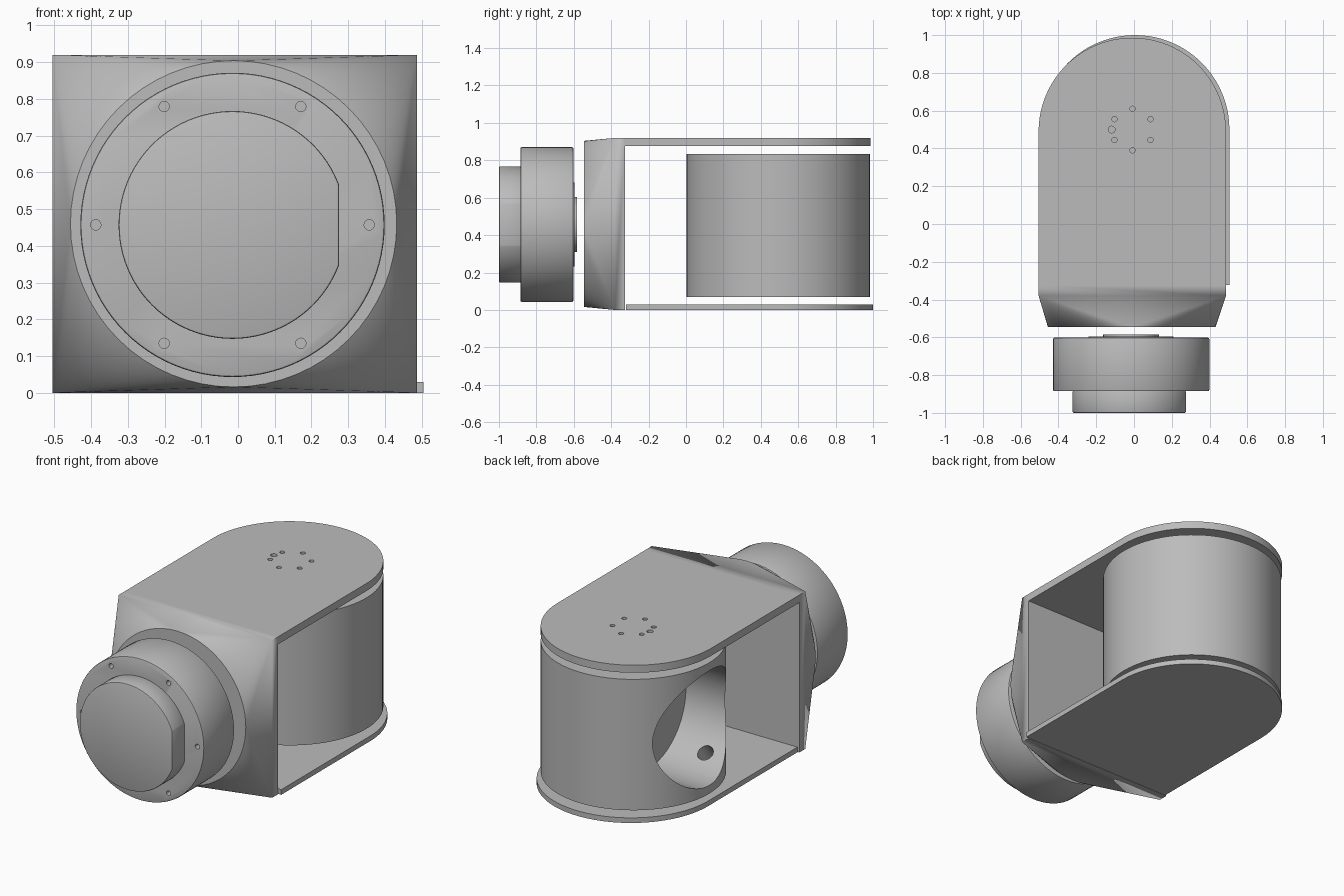
import bpy, bmesh, math
from mathutils import Matrix, Vector

if "Cube" in bpy.data.objects:
    bpy.data.objects.remove(bpy.data.objects["Cube"])

grey = bpy.data.materials.new("light grey")
grey.diffuse_color = (0.5, 0.5, 0.5, 1)
grey.use_nodes = True
grey.node_tree.nodes["Principled BSDF"].inputs["Base Color"].default_value = grey.diffuse_color


def make(name, bm):
    bmesh.ops.recalc_face_normals(bm, faces=bm.faces)
    me = bpy.data.meshes.new(name)
    bm.to_mesh(me)
    bm.free()
    me.materials.append(grey)
    ob = bpy.data.objects.new(name, me)
    bpy.context.collection.objects.link(ob)
    return ob


def activate(ob):
    bpy.ops.object.select_all(action='DESELECT')
    ob.select_set(True)
    bpy.context.view_layer.objects.active = ob


def add_cyl(bm, axis, a, b, r, seg):
    """Cylinder along axis, from point a over length b."""
    d = Vector(axis)
    rot = d.to_track_quat('Z', 'Y').to_matrix().to_4x4()
    mat = Matrix.Translation(Vector(a) + d * b / 2) @ rot
    bmesh.ops.create_cone(bm, cap_ends=True, segments=seg, radius1=r, radius2=r,
                          depth=b, matrix=mat)


def cyl(name, axis, a, b, r, seg=96):
    bm = bmesh.new()
    add_cyl(bm, axis, a, b, r, seg)
    return make(name, bm)


def cut(ob, cutter):
    activate(ob)
    m = ob.modifiers.new("cut", 'BOOLEAN')
    m.operation = 'DIFFERENCE'
    m.solver = 'EXACT'
    m.object = cutter
    bpy.ops.object.modifier_apply(modifier=m.name)
    bpy.data.objects.remove(cutter)


def bevel(ob, w):
    activate(ob)
    m = ob.modifiers.new("bevel", 'BEVEL')
    m.width, m.segments, m.limit_method = w, 2, 'ANGLE'
    m.angle_limit = math.radians(40)
    bpy.ops.object.modifier_apply(modifier=m.name)


def smooth(ob):
    activate(ob)
    bpy.ops.object.shade_smooth_by_angle(angle=math.radians(30))


def plate(name, cx, cy, r, y0, z0, z1):
    """Flat plate with a square front and a half-round back."""
    pts = [(cx - r, y0), (cx + r, y0)]
    pts += [(cx + r * math.cos(math.pi * i / 48), cy + r * math.sin(math.pi * i / 48))
            for i in range(49)]
    bm = bmesh.new()
    f = bm.faces.new([bm.verts.new((x, y, z0)) for x, y in pts])
    ext = bmesh.ops.extrude_face_region(bm, geom=[f])['geom']
    bmesh.ops.translate(bm, vec=(0, 0, z1 - z0),
                        verts=[v for v in ext if isinstance(v, bmesh.types.BMVert)])
    return make(name, bm)


# Upper and lower arms of the bracket
top = plate("top_plate", -0.009, 0.49, 0.496, -0.33, 0.876, 0.92)
bottom = plate("bottom_plate", 0.005, 0.5, 0.5, -0.322, 0, 0.03)

# Screw holes in the top plate
bm = bmesh.new()
for ang in (30, 90, 150, 180, 210, 270, 330):
    a = math.radians(ang)
    r = 0.018 if ang == 180 else 0.014
    add_cyl(bm, (0, 0, 1), (-0.008 + 0.11 * math.cos(a), 0.5 + 0.11 * math.sin(a), 0.8),
            0.2, r, 16)
cut(top, make("plate_hole_cutter", bm))

# Front wall: square back slab blending into a round mounting face
X0, X1, Z1, YF, YS, YB = -0.505, 0.487, 0.92, -0.545, -0.38, -0.325
cx, cz, R, N = -0.012, 0.46, 0.444, 64
bm = bmesh.new()
corners = [(X1, Z1), (X0, Z1), (X0, 0), (X1, 0)]
sq = [bm.verts.new((x, YS, z)) for x, z in corners]
back = [bm.verts.new((x, YB, z)) for x, z in corners]
ring = [bm.verts.new((cx + R * math.cos(math.tau * i / N), YF,
                      cz + R * math.sin(math.tau * i / N))) for i in range(N)]
q = N // 4
for k in range(4):
    n = (k + 1) % 4
    bm.faces.new((sq[k], sq[n], back[n], back[k]))
    for i in range(k * q, (k + 1) * q):
        bm.faces.new((sq[k], ring[i], ring[(i + 1) % N]))
    bm.faces.new((sq[k], ring[(k + 1) * q % N], sq[n]))
bm.faces.new(ring)
bm.faces.new(back)
wall = make("front_wall", bm)

# Upright drum between the arms, with a blind side bore
drum = cyl("drum", (0, 0, 1), (-0.005, 0.493, 0.07), 0.765, 0.491)
cut(drum, cyl("bore_cutter", (1, 0, 0), (-0.7, 0.493, 0.453), 0.59, 0.335))
cut(drum, cyl("drain_cutter", (0, -0.6, -0.8), (-0.33, 0.4, 0.33), 0.36, 0.045, 24))

# Front rotor with a ring of six screw holes
MX, MZ = -0.015, 0.457
rotor = cyl("rotor", (0, 1, 0), (MX, -0.885, MZ), 0.283, 0.414)
bevel(rotor, 0.007)
bm = bmesh.new()
for i in range(6):
    a = math.tau * i / 6
    add_cyl(bm, (0, 1, 0), (MX + 0.372 * math.cos(a), -0.95, MZ + 0.372 * math.sin(a)),
            0.11, 0.014, 16)
cut(rotor, make("rotor_hole_cutter", bm))

# Front boss with one flat side
boss = cyl("boss", (0, 1, 0), (MX, -1.0, MZ), 0.118, 0.31)
bm = bmesh.new()
bmesh.ops.create_cube(bm, size=1, matrix=Matrix.Translation((0.775, -0.95, MZ)))
cut(boss, make("flat_cutter", bm))
bevel(boss, 0.006)

# Stepped rear hub of the rotor
hub = cyl("rear_hub", (0, 1, 0), (MX, -0.603, MZ), 0.008, 0.225)
hub_tip = cyl("rear_hub_tip", (0, 1, 0), (MX, -0.596, MZ), 0.012, 0.148)

for ob in (top, bottom, wall, drum, rotor, boss, hub, hub_tip):
    smooth(ob)
